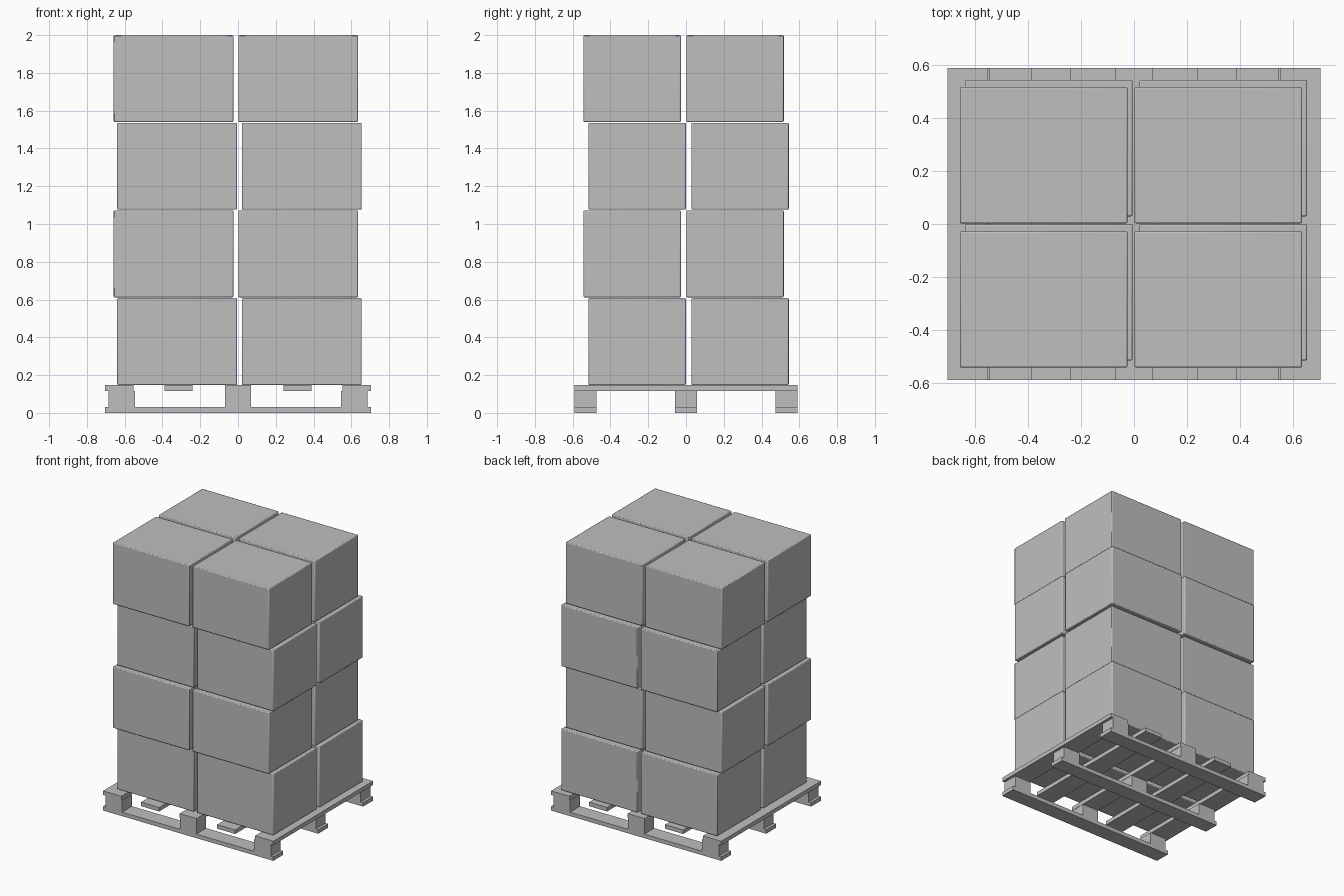
import bpy

cube = bpy.data.objects.get("Cube")
if cube:
    bpy.data.objects.remove(cube, do_unlink=True)

grey = bpy.data.materials.new("plain_grey")
grey.use_nodes = True
colour = (0.52, 0.52, 0.52, 1)
grey.diffuse_color = colour
grey.node_tree.nodes["Principled BSDF"].inputs["Base Color"].default_value = colour


def block(name, low, high, bevel=0):
    """Box between two opposite corners, with optional softened edges."""
    centre = [(a + b) / 2 for a, b in zip(low, high)]
    bpy.ops.mesh.primitive_cube_add(size=1, location=centre)
    ob = bpy.context.object
    ob.name = name
    ob.scale = [b - a for a, b in zip(low, high)]
    bpy.ops.object.transform_apply(location=False, rotation=False, scale=True)
    ob.data.materials.append(grey)
    if bevel:
        mod = ob.modifiers.new("soft_edges", "BEVEL")
        mod.width = bevel
        mod.segments = 2
        bpy.ops.object.shade_smooth_by_angle()
    return ob


# Pallet levels and outline
HALF_X, HALF_Y = 0.705, 0.59
SKID_TOP, DECK_LOW, DECK_TOP = 0.03, 0.117, 0.147

# Deck boards, running front to back
for left, right in ((-HALF_X, -0.553), (-0.39, -0.24), (-0.07, 0.07),
                    (0.24, 0.39), (0.553, HALF_X)):
    block("deck_board", (left, -HALF_Y, DECK_LOW), (right, HALF_Y, DECK_TOP))

# Bottom skids, each carrying three spacer blocks
for front, back in ((-HALF_Y, -0.473), (-0.058, 0.058), (0.473, HALF_Y)):
    block("bottom_skid", (-HALF_X, front, 0), (HALF_X, back, SKID_TOP))
    for left, right in ((-0.685, -0.546), (-0.068, 0.068), (0.546, 0.685)):
        block("spacer_block", (left, front, SKID_TOP), (right, back, DECK_LOW))

# Cartons, four to a layer, with alternate layers shifted
W, D, H = 0.634, 0.515, 0.46
for layer in range(4):
    shift_x, shift_y = ((0.0075, 0.014), (-0.0115, -0.0125))[layer % 2]
    z = 0.148 + layer * 0.464
    for sx in (-1, 1):
        for sy in (-1, 1):
            x = shift_x + sx * 0.33
            y = shift_y + sy * 0.2725
            block("carton", (x - W / 2, y - D / 2, z),
                  (x + W / 2, y + D / 2, z + H), bevel=0.006)
